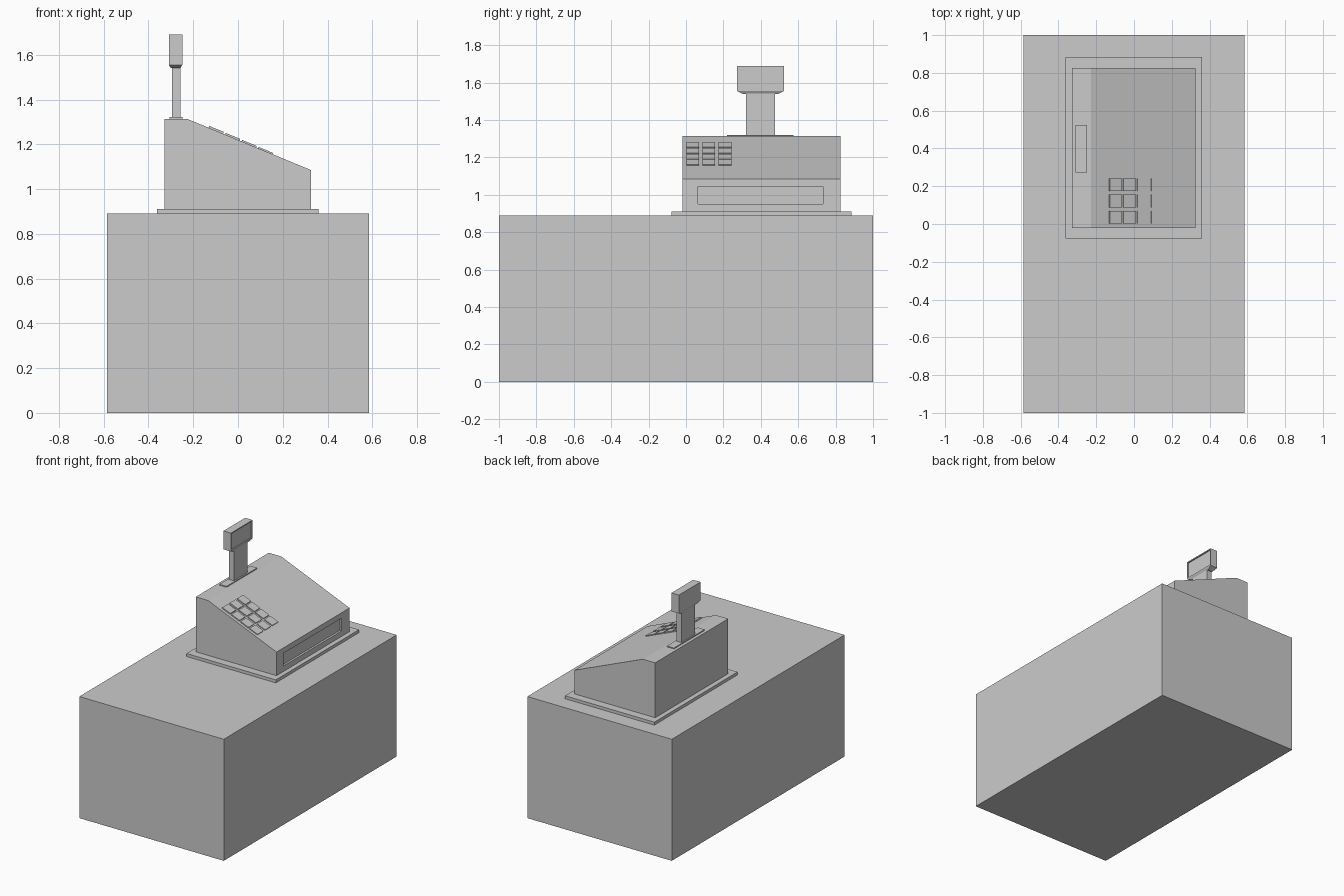
import bpy, bmesh, math
from mathutils import Vector, Matrix

if "Cube" in bpy.data.objects:
    bpy.data.objects.remove(bpy.data.objects["Cube"])


def finish(name, bm):
    bmesh.ops.recalc_face_normals(bm, faces=bm.faces[:])
    me = bpy.data.meshes.new(name)
    bm.to_mesh(me)
    bm.free()
    ob = bpy.data.objects.new(name, me)
    bpy.context.collection.objects.link(ob)
    return ob


def box_bm(lo, hi):
    lo, hi = Vector(lo), Vector(hi)
    bm = bmesh.new()
    m = Matrix.Translation((lo + hi) / 2) @ Matrix.Diagonal((*(hi - lo), 1))
    bmesh.ops.create_cube(bm, size=1, matrix=m)
    return bm


def recess_right_face(bm, y0, y1, z0, z1, depth):
    """Cut a rectangular pocket into the face pointing along +x."""
    bmesh.ops.recalc_face_normals(bm, faces=bm.faces[:])
    face = max(bm.faces, key=lambda f: f.calc_center_median().x)
    bmesh.ops.inset_individual(bm, faces=[face], thickness=0.005)
    c = face.calc_center_median()
    for v in face.verts:
        v.co.y = y1 if v.co.y > c.y else y0
        v.co.z = z1 if v.co.z > c.z else z0
    new = bmesh.ops.extrude_discrete_faces(bm, faces=[face])["faces"][0]
    bmesh.ops.translate(bm, verts=new.verts[:], vec=(-depth, 0, 0))


# counter and register base
finish("counter", box_bm((-0.585, -1, 0), (0.585, 1, 0.89)))
finish("base_plate", box_bm((-0.363, -0.077, 0.89), (0.36, 0.885, 0.912)))

# register body: side profile extruded along y, with drawer pocket
profile = [(-0.328, 0.912), (0.326, 0.912), (0.326, 1.085), (-0.228, 1.314), (-0.328, 1.314)]
bm = bmesh.new()
side = bm.faces.new([bm.verts.new((x, -0.02, z)) for x, z in profile])
ext = bmesh.ops.extrude_face_region(bm, geom=[side])["geom"]
bmesh.ops.translate(bm, vec=(0, 0.845, 0), verts=[g for g in ext if isinstance(g, bmesh.types.BMVert)])
if not side.is_valid or len([f for f in bm.faces if len(f.verts) == 5]) < 2:
    bm.faces.new([v for v in bm.verts if v.co.y < 0])
recess_right_face(bm, 0.063, 0.733, 0.952, 1.045, 0.015)
finish("register_body", bm)

# keypad: four rows down the slope, three columns
slope = math.atan2(0.229, 0.554)
for row in range(4):
    x = -0.098 + row * 0.0735
    z = 1.314 - (x + 0.228) * math.tan(slope) + 0.003 - row * 0.001
    for col in range(3):
        bm = box_bm((-0.035, -0.034, -0.01), (0.035, 0.034, 0.006))
        m = Matrix.Translation((x, 0.036 + col * 0.086, z)) @ Matrix.Rotation(slope, 4, "Y")
        bmesh.ops.transform(bm, matrix=m, verts=bm.verts[:])
        finish(f"key_{row}_{col}", bm)

# customer display on a post
finish("post_foot", box_bm((-0.305, 0.22, 1.31), (-0.247, 0.575, 1.321)))
finish("post", box_bm((-0.296, 0.32, 1.315), (-0.257, 0.477, 1.56)))
bm = box_bm((-0.309, 0.273, 1.555), (-0.249, 0.524, 1.69))
recess_right_face(bm, 0.281, 0.516, 1.563, 1.682, 0.008)
finish("display_head", bm)

# tapered underside of the display
bm = box_bm((-0.309, 0.273, 1.54), (-0.249, 0.524, 1.555))
for v in bm.verts:
    if v.co.z < 1.547:
        v.co.x = -0.279 + (v.co.x + 0.279) * 0.68
        v.co.y = 0.3985 + (v.co.y - 0.3985) * 0.76
finish("display_underside", bm)
